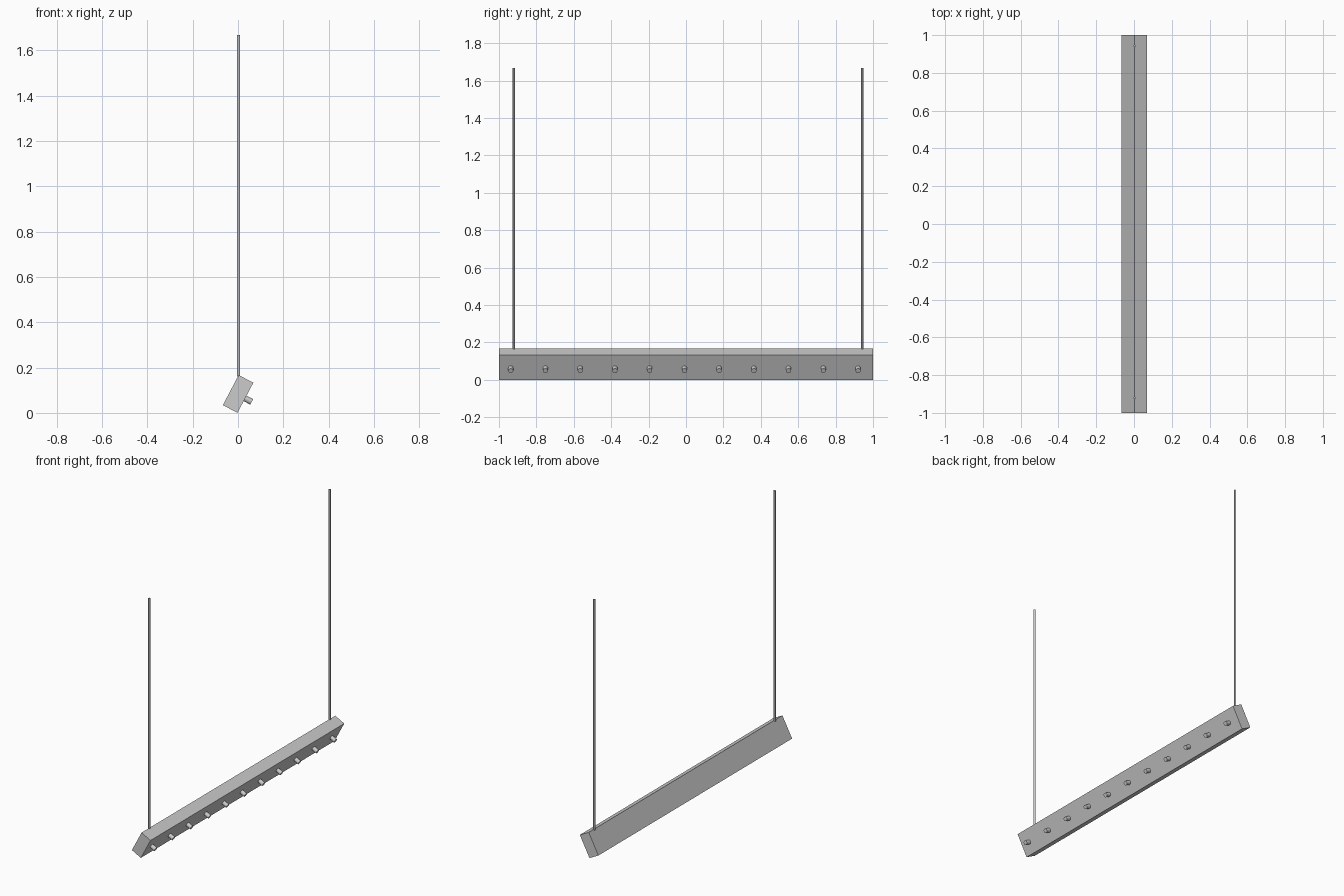
import bpy, bmesh
from mathutils import Vector

if "Cube" in bpy.data.objects:
    bpy.data.objects.remove(bpy.data.objects["Cube"])

# Tilted cross-section frame (x, z)
TOP = Vector((0.003, 0, 0.167))
N = Vector((0.885, 0, -0.466))      # out of the nozzle face
D = Vector((-0.466, 0, -0.885))     # down the nozzle face
THICK, HEIGHT = 0.073, 0.150


def link(name, bm):
    bmesh.ops.recalc_face_normals(bm, faces=bm.faces[:])
    me = bpy.data.meshes.new(name)
    bm.to_mesh(me)
    bm.free()
    ob = bpy.data.objects.new(name, me)
    bpy.context.collection.objects.link(ob)
    return ob


def rod(name, a, b, radius, sides):
    bpy.ops.mesh.primitive_cylinder_add(vertices=sides, radius=radius, depth=(b - a).length,
                                        location=(a + b) / 2)
    ob = bpy.context.object
    ob.name = name
    ob.rotation_mode = 'QUATERNION'
    ob.rotation_quaternion = (b - a).to_track_quat('Z', 'Y')
    bpy.ops.object.shade_smooth_by_angle()
    return ob


# Tilted bar
bm = bmesh.new()
section = [TOP, TOP + N * THICK, TOP + N * THICK + D * HEIGHT, TOP + D * HEIGHT]
face = bm.faces.new([bm.verts.new(p + Vector((0, -1, 0))) for p in section])
ext = bmesh.ops.extrude_face_region(bm, geom=[face])
bmesh.ops.translate(bm, vec=(0, 2, 0),
                    verts=[g for g in ext['geom'] if isinstance(g, bmesh.types.BMVert)])
link("bar", bm)

# Row of short pegs on the lower front face
for i in range(11):
    base = TOP + N * THICK + D * 0.078 + Vector((0, -0.937 + i * 0.1857, 0))
    rod(f"peg_{i + 1}", base - N * 0.005, base + N * 0.033, 0.0135, 16)

# Hanging rods
for name, y in (("hanger_front", -0.92), ("hanger_back", 0.943)):
    rod(name, Vector((0.003, y, 0.16)), Vector((0.003, y, 1.668)), 0.0065, 12)
